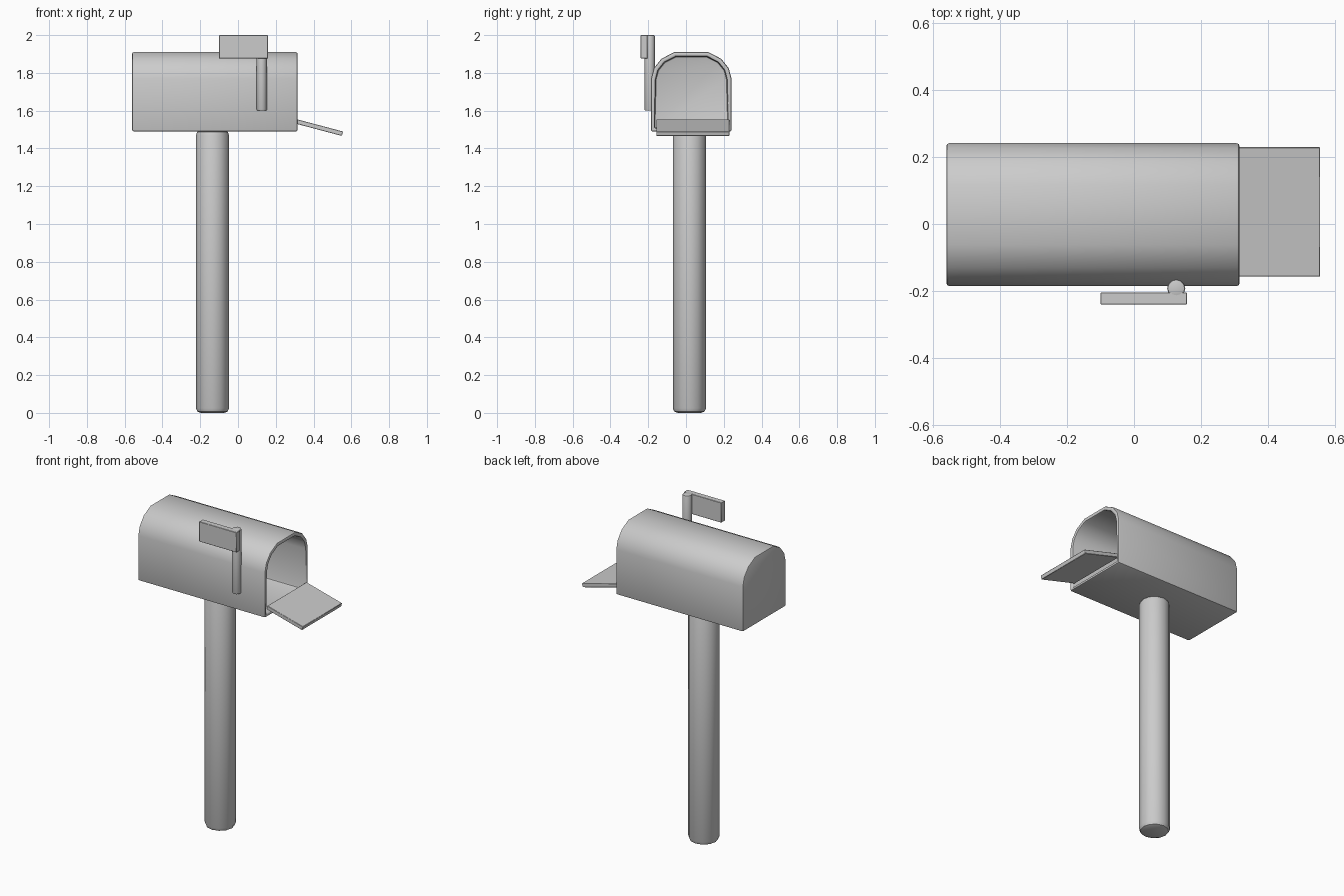
import bpy, bmesh, math
from mathutils import Matrix, Vector

if "Cube" in bpy.data.objects:
    bpy.data.objects.remove(bpy.data.objects["Cube"])


def finish(bm, name, bevel=0.0, segments=2):
    """Bevel the sharp edges, then turn the bmesh into a smooth-shaded object."""
    bmesh.ops.recalc_face_normals(bm, faces=bm.faces)
    if bevel:
        edges = [e for e in bm.edges if e.calc_face_angle(0) > math.radians(50)]
        bmesh.ops.bevel(bm, geom=edges, offset=bevel, segments=segments,
                        profile=0.5, affect='EDGES', clamp_overlap=True)
    mesh = bpy.data.meshes.new(name)
    bm.to_mesh(mesh)
    bm.free()
    obj = bpy.data.objects.new(name, mesh)
    bpy.context.collection.objects.link(obj)
    bpy.ops.object.select_all(action='DESELECT')
    obj.select_set(True)
    bpy.context.view_layer.objects.active = obj
    bpy.ops.object.shade_smooth_by_angle(angle=math.radians(40))
    return obj


def rod(name, x, y, z0, z1, radius, sides, bevel):
    bm = bmesh.new()
    bmesh.ops.create_cone(bm, cap_ends=True, segments=sides, radius1=radius,
                          radius2=radius, depth=z1 - z0,
                          matrix=Matrix.Translation((x, y, (z0 + z1) / 2)))
    return finish(bm, name, bevel)


def plate(name, centre, size, tilt=0.0, bevel=0.002):
    bm = bmesh.new()
    bmesh.ops.create_cube(bm, size=1, matrix=Matrix.Translation(centre)
                          @ Matrix.Rotation(tilt, 4, 'Y')
                          @ Matrix.Diagonal((*size, 1)))
    return finish(bm, name, bevel, 1)


# Hollow arched box: extruded profile, open at the +x end
BACK, FRONT, MID_Y = -0.56, 0.315, 0.028
half = [(0.213, 1.49), (0.213, 1.77), (0.198, 1.825), (0.158, 1.875), (0.09, 1.91)]
profile = half + [(-y, z) for y, z in reversed(half)]
bm = bmesh.new()
back = bm.faces.new([bm.verts.new((BACK, MID_Y + y, z)) for y, z in profile])
new = bmesh.ops.extrude_face_region(bm, geom=[back], use_keep_orig=True)["geom"]
bmesh.ops.translate(bm, vec=(FRONT - BACK, 0, 0),
                    verts=[g for g in new if isinstance(g, bmesh.types.BMVert)])
bmesh.ops.recalc_face_normals(bm, faces=bm.faces)
mouth = next(f for f in bm.faces if f.normal.x > 0.9)
bmesh.ops.inset_region(bm, faces=[mouth], thickness=0.025)
cavity = bmesh.ops.extrude_discrete_faces(bm, faces=[mouth])["faces"][0]
bmesh.ops.translate(bm, vec=(BACK - FRONT + 0.025, 0, 0), verts=cavity.verts)
finish(bm, "letter_box", 0.009)

# Post
rod("post", -0.135, 0.018, 0.0, 1.495, 0.088, 12, 0.025)

# Open door sloping down from the mouth
hinge, tip = Vector((0.308, 0.036, 1.543)), Vector((0.553, 0.036, 1.478))
slope = tip - hinge
plate("door", (hinge + tip) / 2, (slope.length, 0.386, 0.024),
      math.atan2(-slope.z, slope.x))

# Raised signal flag on its round arm
rod("flag_arm", 0.126, -0.192, 1.60, 2.0, 0.027, 12, 0.006)
plate("flag", (0.029, -0.222, 1.938), (0.258, 0.036, 0.124))
